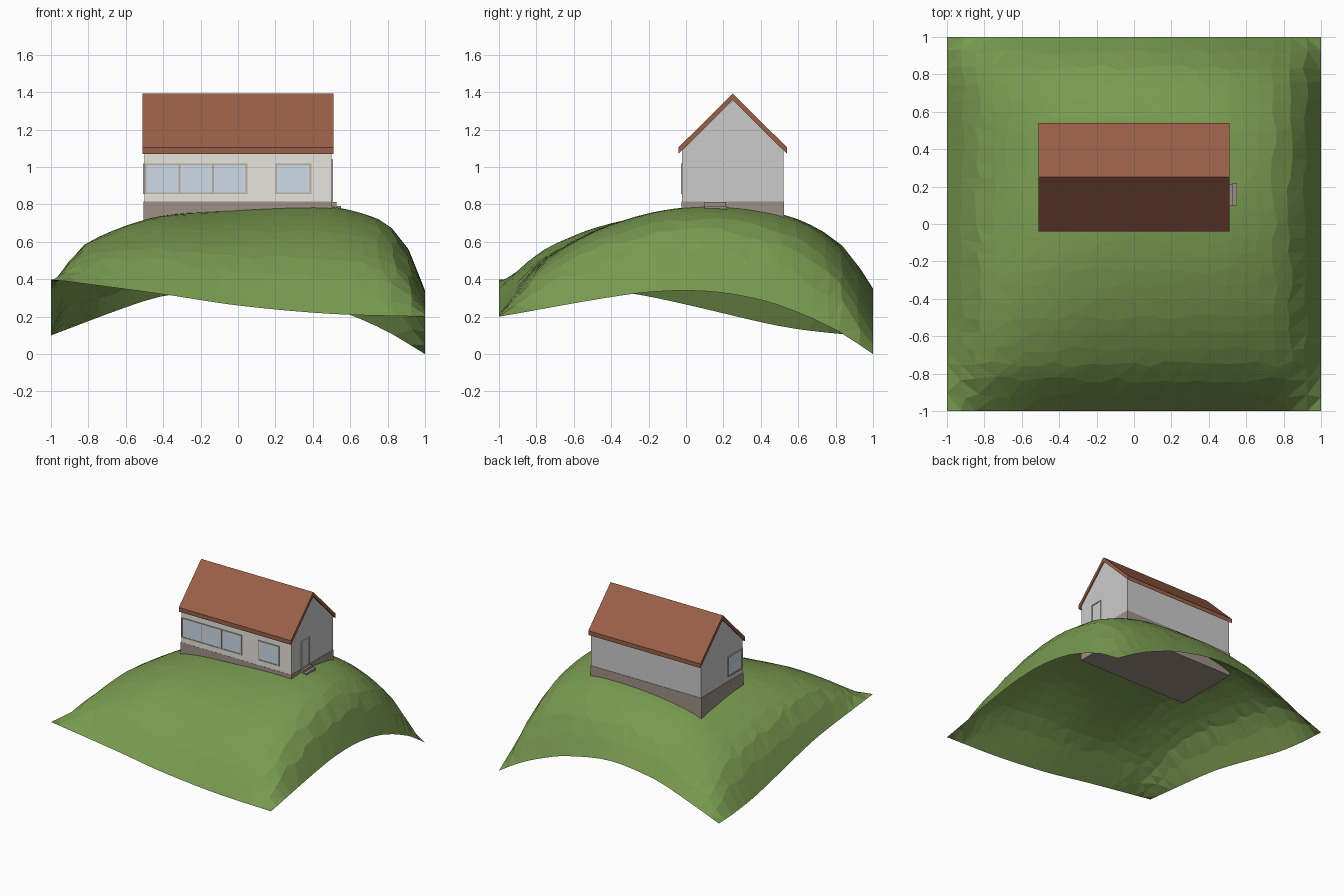
import bpy, bmesh, random

if "Cube" in bpy.data.objects:
    bpy.data.objects.remove(bpy.data.objects["Cube"])

random.seed(4)


def material(name, rgb):
    m = bpy.data.materials.new(name)
    m.diffuse_color = (*rgb, 1)
    m.use_nodes = True
    m.node_tree.nodes["Principled BSDF"].inputs["Base Color"].default_value = m.diffuse_color
    return m


GRASS = material("grass", (0.19, 0.32, 0.08))
TILE = material("roof_tile", (0.32, 0.115, 0.065))
STONE = material("stone", (0.34, 0.28, 0.24))
PLASTER = material("plaster", (0.8, 0.78, 0.74))
WOOD = material("wood", (0.52, 0.43, 0.34))
GLASS = material("glass", (0.62, 0.72, 0.82))


def finish(name, bm, mat=None):
    bmesh.ops.recalc_face_normals(bm, faces=bm.faces)
    me = bpy.data.meshes.new(name)
    bm.to_mesh(me)
    bm.free()
    ob = bpy.data.objects.new(name, me)
    bpy.context.collection.objects.link(ob)
    if mat:
        me.materials.append(mat)
    return ob


def box(name, x, y, z, mat=None):
    bm = bmesh.new()
    bmesh.ops.create_cube(bm, size=1)
    for v in bm.verts:
        v.co = [r[0] + (c + 0.5) * (r[1] - r[0]) for c, r in zip(v.co, (x, y, z))]
    return finish(name, bm, mat)


def prism(name, profile, x0, x1, mat=None):
    # closed (y, z) outline extruded along x
    bm = bmesh.new()
    face = bm.faces.new([bm.verts.new((x0, y, z)) for y, z in profile])
    ext = bmesh.ops.extrude_face_region(bm, geom=[face])["geom"]
    new = [g for g in ext if isinstance(g, bmesh.types.BMVert)]
    bmesh.ops.translate(bm, verts=new, vec=(x1 - x0, 0, 0))
    if not any(len(f.link_loops if hasattr(f, "link_loops") else f.loops) and
               all(abs(v.co.x - x0) < 1e-6 for v in f.verts) for f in bm.faces):
        bm.faces.new([v for v in bm.verts if abs(v.co.x - x0) < 1e-6])
    return finish(name, bm, mat)


def curve(points):
    # smooth interpolation through (t, value) points
    n = len(points)
    slope = []
    for i in range(n):
        a, b = points[max(i - 1, 0)], points[min(i + 1, n - 1)]
        slope.append((b[1] - a[1]) / (b[0] - a[0]))

    def f(t):
        i = 0
        while i < n - 2 and t > points[i + 1][0]:
            i += 1
        (t0, v0), (t1, v1) = points[i], points[i + 1]
        h = t1 - t0
        u = (t - t0) / h
        return (v0 * (1 + 2 * u) * (1 - u) ** 2 + slope[i] * h * u * (1 - u) ** 2
                + v1 * u * u * (3 - 2 * u) + slope[i + 1] * h * u * u * (u - 1))
    return f


# Hill: four edge curves blended together, plus a broad bump
front = curve([(-1, .4), (-.4, .32), (0, .26), (.5, .215), (1, .2)])
back = curve([(-1, .1), (-.6, .25), (-.4, .31), (0, .35), (.4, .28), (.6, .21), (.8, .12), (1, 0)])
left = curve([(-1, .4), (-.3, .325), (0, .265), (.5, .15), (.8, .11), (1, .1)])
right = curve([(-1, .2), (-.3, .32), (0, .34), (.25, .32), (.5, .26), (.8, .13), (1, 0)])
bump_x = curve([(-1, 0), (-.9, .48), (-.8, .74), (-.5, .95), (0, .95), (.5, 1.03),
                (.7, .97), (.8, .87), (.9, .62), (1, 0)])
bump_y = curve([(-1, 0), (-.8, .19), (-.6, .277), (-.4, .323), (0, .355), (.4, .345),
                (.6, .32), (.8, .235), (.9, .14), (1, 0)])


def height(x, y):
    u, v = (x + 1) / 2, (y + 1) / 2
    sides = (1 - u) * left(y) + u * right(y)
    ends = (1 - v) * front(x) + v * back(x)
    corners = (1 - v) * ((1 - u) * .4 + u * .2) + v * (1 - u) * .1
    return sides + ends - corners + bump_x(x) * bump_y(y)


bm = bmesh.new()
N = 24
bmesh.ops.create_grid(bm, x_segments=N, y_segments=N, size=1)
for v in bm.verts:
    x, y = v.co.x, v.co.y
    j = 0.22 * 2 / N
    if abs(x) < .999:
        x += random.uniform(-j, j)
    if abs(y) < .999:
        y += random.uniform(-j, j)
    v.co = (x, y, height(x, y))
bmesh.ops.triangulate(bm, faces=bm.faces)
for f in bm.faces:
    if f.normal.z < 0:
        f.normal_flip()
finish("hill", bm, GRASS)

# House body
Y0, Y1, YC = -.02, .52, .25
box("foundation", (-.505, .502), (Y0 - .003, Y1 + .003), (.62, .815), STONE)
prism("walls", [(Y0, .81), (Y1, .81), (Y1, 1.09), (YC, 1.357), (Y0, 1.09)], -.5, .5)
box("front_plaster", (-.5, .5), (Y0 - .002, Y0), (.815, 1.085), PLASTER)
prism("roof", [(-.04, 1.07), (-.04, 1.105), (YC, 1.393), (.54, 1.105), (.54, 1.07), (YC, 1.358)],
      -.51, .51, TILE)

# Windows and door: thin frame bars around a panel; side is front, left or right


def opening(name, side, a0, a1, z0, z1, panes=1, frame=WOOD, panel=GLASS):
    w = .009

    def slab(part, a, z, depth, mat):
        if side == "front":
            box(part, a, (Y0 - depth, Y0 + .01), z, mat)
        elif side == "left":
            box(part, (-.5 - depth, -.49), a, z, mat)
        else:
            box(part, (.49, .5 + depth), a, z, mat)
    slab(name + "_panel", (a0, a1), (z0, z1), .004, panel)
    for i in range(panes + 1):
        c = a0 + w / 2 + (a1 - a0 - w) * i / panes
        slab(f"{name}_post_{i}", (c - w / 2, c + w / 2), (z0, z1), .008, frame)
    for i, z in enumerate((z0, z1 - w)):
        slab(f"{name}_rail_{i}", (a0, a1), (z, z + w), .008, frame)


opening("wide_window", "front", -.497, .05, .855, 1.02, 3)
opening("small_window", "front", .2, .392, .855, 1.02)
opening("side_window", "left", 0, .175, .855, 1.02)
opening("door", "right", .105, .21, .812, 1.04, 1, None, None)

# Entrance steps
box("upper_step", (.5, .527), (.1, .215), (.72, .812), STONE)
box("lower_step", (.527, .552), (.1, .22), (.72, .793), STONE)
